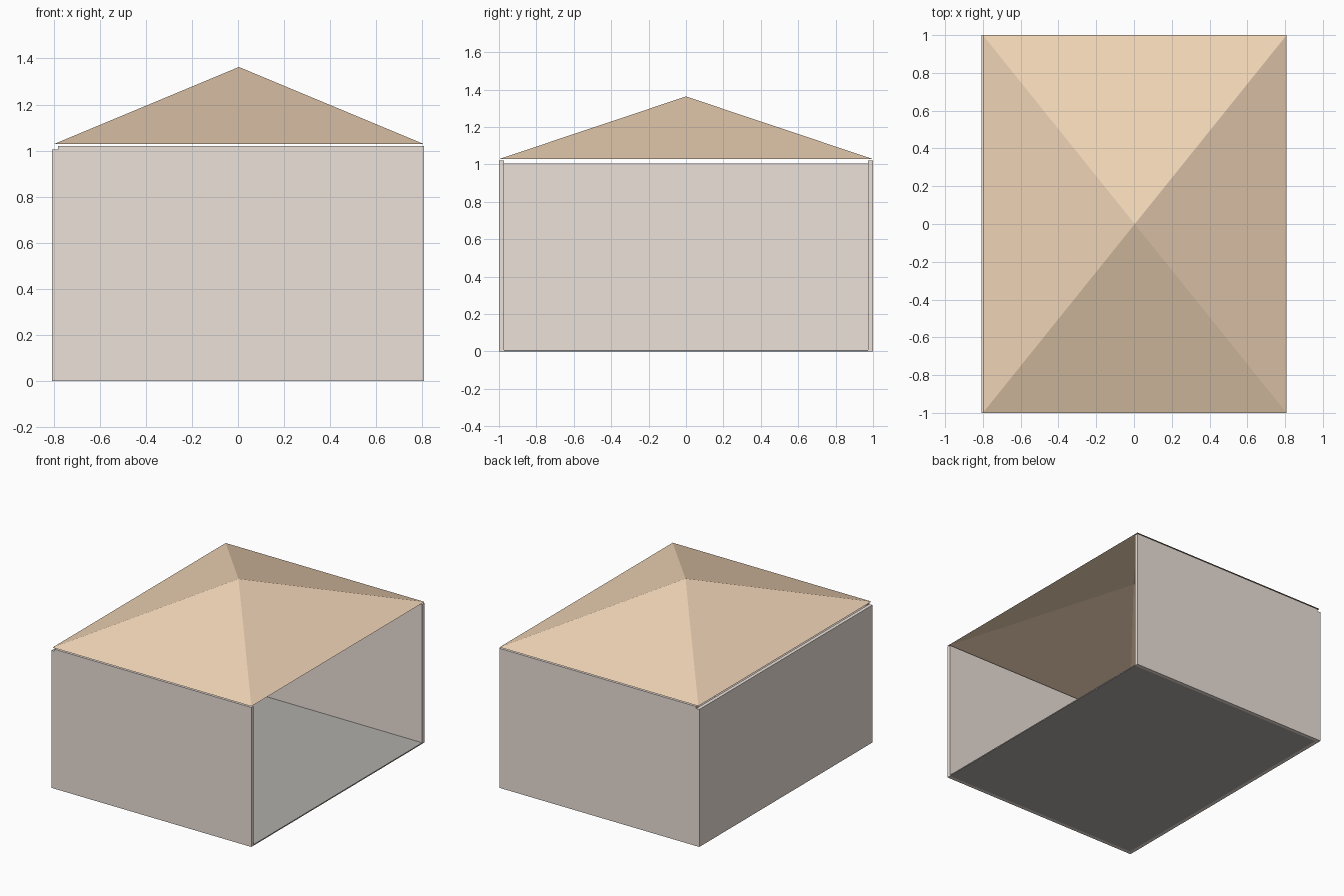
import bpy

if "Cube" in bpy.data.objects:
    bpy.data.objects.remove(bpy.data.objects["Cube"])

X, Y = 0.808, 1.0      # half sizes of the footprint
T = 0.026              # wall thickness
WALL_TOP, EAVES, PEAK = 1.02, 1.028, 1.363


def material(name, rgb):
    m = bpy.data.materials.new(name)
    m.diffuse_color = (*rgb, 1)
    m.use_nodes = True
    m.node_tree.nodes["Principled BSDF"].inputs["Base Color"].default_value = m.diffuse_color
    return m


def mesh_object(name, verts, faces, mat):
    me = bpy.data.meshes.new(name)
    me.from_pydata(verts, [], faces)
    me.materials.append(mat)
    ob = bpy.data.objects.new(name, me)
    bpy.context.collection.objects.link(ob)
    return ob


def box(name, lo, hi, mat):
    verts = [(x, y, z) for x in (lo[0], hi[0]) for y in (lo[1], hi[1]) for z in (lo[2], hi[2])]
    faces = [(0, 1, 3, 2), (4, 6, 7, 5), (0, 4, 5, 1), (2, 3, 7, 6), (0, 2, 6, 4), (1, 5, 7, 3)]
    return mesh_object(name, verts, faces, mat)


wall_mat = material("plaster", (0.84, 0.75, 0.69))
roof_mat = material("roof_tan", (0.87, 0.66, 0.47))
floor_mat = material("floor_grey", (0.44, 0.42, 0.40))

# Thin floor slab
box("floor", (-X + T, -Y + T, 0), (X, Y - T, 0.008), floor_mat)

# Three walls; the right side stays open
box("left_wall", (-X, -Y, 0), (-X + T, Y, 1.005), wall_mat)
box("front_wall", (-X + T, -Y, 0), (X, -Y + T, WALL_TOP), wall_mat)
box("back_wall", (-X + T, Y - T, 0), (X, Y, WALL_TOP), wall_mat)

# Hollow pyramid roof, open underneath
left = -X + 0.008
corners = [(left, -Y), (X, -Y), (X, Y), (left, Y)]
verts = [(x, y, EAVES) for x, y in corners] + [((left + X) / 2, 0, PEAK)]
mesh_object("roof", verts, [(i, (i + 1) % 4, 4) for i in range(4)], roof_mat)
